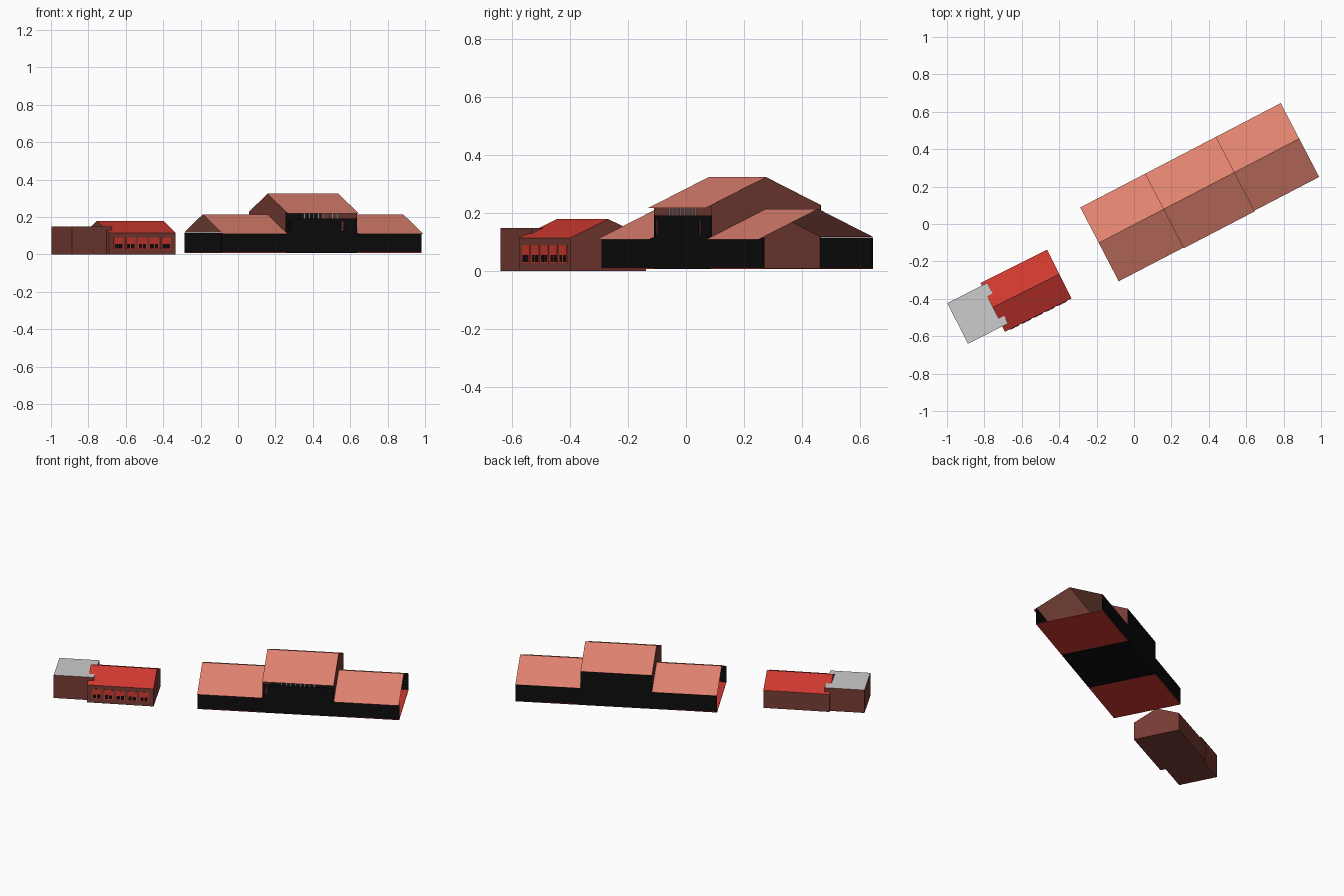
import bpy, math
from mathutils import Matrix, Vector

if "Cube" in bpy.data.objects:
    bpy.data.objects.remove(bpy.data.objects["Cube"])

def material(name, r, g, b):
    lin = lambda c: (c / 255 / 12.92) if c < 10 else ((c / 255 + 0.055) / 1.055) ** 2.4
    m = bpy.data.materials.new(name)
    m.diffuse_color = (lin(r), lin(g), lin(b), 1)
    m.use_nodes = True
    m.node_tree.nodes["Principled BSDF"].inputs["Base Color"].default_value = m.diffuse_color
    return m

SALMON = material("salmon roof", 224, 130, 112)
RED = material("red", 208, 57, 48)
BROWN = material("brown wall", 120, 60, 52)
BLACK = material("black wall", 13, 13, 13)
GREY = material("light grey", 204, 204, 204)

def frame(x, y, deg):
    return Matrix.Translation((x, y, 0)) @ Matrix.Rotation(math.radians(deg), 4, 'Z')

def mesh(name, fr, verts, faces, mats, idx=None):
    me = bpy.data.meshes.new(name)
    me.from_pydata([fr @ Vector(v) for v in verts], [], faces)
    for m in mats:
        me.materials.append(m)
    if idx:
        for p, i in zip(me.polygons, idx):
            p.material_index = i
    ob = bpy.data.objects.new(name, me)
    bpy.context.collection.objects.link(ob)
    return ob

def box(name, fr, x0, x1, y0, y1, z0, z1, mat, top=None):
    v = [(x, y, z) for z in (z0, z1) for x, y in ((x0, y0), (x1, y0), (x1, y1), (x0, y1))]
    f = [(4, 5, 6, 7), (3, 2, 1, 0), (0, 1, 5, 4), (1, 2, 6, 5), (2, 3, 7, 6), (3, 0, 4, 7)]
    return mesh(name, fr, v, f, [mat, top or mat], [1, 0, 0, 0, 0, 0])

def roof(name, fr, x0, x1, yf, yb, ridge, slope, mat):
    # two thin slopes meeting at y = 0
    v = [(x, y, ridge - abs(y) * slope) for y in (yf, 0, yb) for x in (x0, x1)]
    return mesh(name, fr, v, [(0, 1, 3, 2), (2, 3, 5, 4)], [mat])

# ---- Main hall ----
H = frame(0.3475, 0.1775, 27.5)
W, L, M, T = 0.214, 0.604, 0.214, 0.004
SL = 0.453
for side, x0, x1 in (("left", -L, -M), ("right", M, L)):
    # open-ended wing: floor, long walls, gable roof
    box(side + "_wing_floor", H, x0, x1, -W, W, 0.008, 0.012, RED)
    box(side + "_wing_front_wall", H, x0, x1, -W, -W + T, 0.01, 0.116, BLACK)
    box(side + "_wing_back_wall", H, x0, x1, W - T, W, 0.01, 0.116, BLACK)
    roof(side + "_wing_roof", H, x0, x1, -0.231, W, 0.215, SL, SALMON)
# central block
box("centre_floor", H, -M, M, -W, W, 0.008, 0.012, BLACK)
box("centre_back_wall", H, -M, M, W - T, W, 0.01, 0.227, BLACK)
box("centre_front_wall", H, -M, M, -W, -W + T, 0.01, 0.125, BLACK)
box("centre_front_beam", H, -M, M, -W, -W + T, 0.18, 0.193, BLACK)
for i, (a, b) in enumerate(((-M, -0.2), (-0.185, 0.12), (0.135, M))):
    box("centre_front_panel_%d" % i, H, a, b, -W, -W + T, 0.125, 0.18, BLACK)
for side, x in (("left", -M), ("right", M)):
    mesh(side + "_partition", H,
         [(x, -W, 0.01), (x, W, 0.01), (x, W, 0.228), (x, 0, 0.325), (x, -W, 0.228)],
         [(0, 1, 2, 3, 4)], [BROWN])
roof("centre_roof", H, -M, M, -0.235, W, 0.325, SL, SALMON)
# plain bars in the open strip under the eave
for i in range(8):
    x = -0.105 + i * 0.028
    box("sign_bar_%d" % i, H, x, x + 0.008, -W, -W + T, 0.193, 0.221, GREY)

# ---- Small outbuilding ----
S = frame(-0.577, -0.357, 26.6)
l, w, e, r = 0.199, 0.146, 0.115, 0.18
v = [(x, y, z) for x in (-l, l) for y, z in ((-w, 0), (w, 0), (w, e), (0, r), (-w, e))]
mesh("outbuilding", S, v,
     [(4, 3, 2, 1, 0), (5, 6, 7, 8, 9), (0, 1, 6, 5), (1, 2, 7, 6), (0, 5, 9, 4),
      (2, 3, 8, 7), (3, 4, 9, 8)], [BROWN, RED], [0, 0, 0, 0, 0, 1, 1])
# five front windows: red panels with black panes
for i in range(5):
    x = -0.142 + i * 0.071
    box("window_panel_%d" % i, S, x - 0.029, x + 0.029, -w - 0.002, -w, 0.028, 0.09, RED)
    for k in (-1, 1):
        c = x + k * 0.0125
        box("window_pane_%d_%d" % (i, k), S, c - 0.0095, c + 0.0095,
            -w - 0.003, -w, 0.032, 0.056, BLACK)

# ---- Flat-roofed annex ----
A = frame(-0.836, -0.4775, 26.9)
box("annex", A, -0.12, 0.12, -0.122, 0.122, 0, 0.15, BROWN, GREY)
